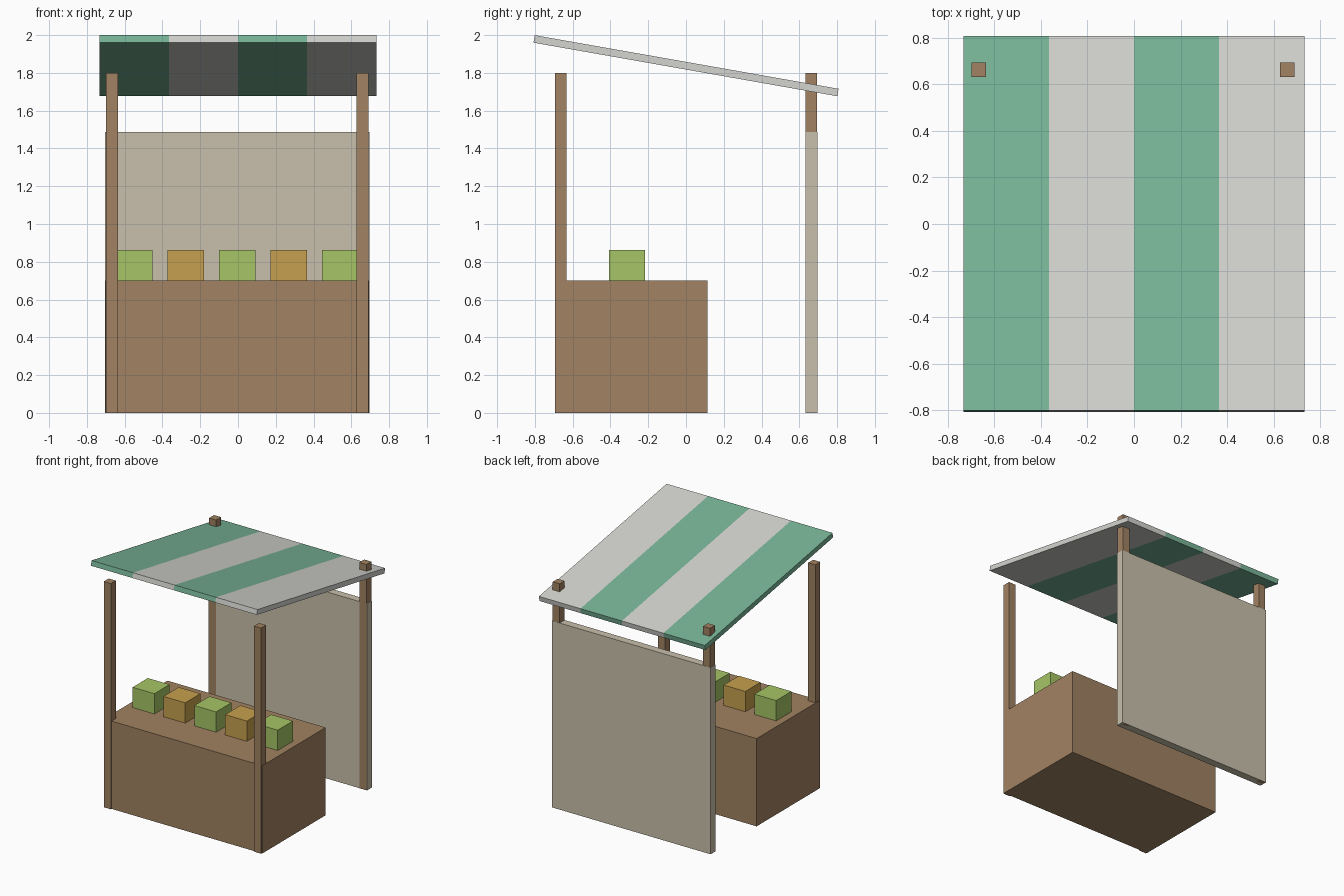
import bpy
import bmesh
import math
from mathutils import Vector

if "Cube" in bpy.data.objects:
    bpy.data.objects.remove(bpy.data.objects["Cube"], do_unlink=True)


def srgb(r, g, b):
    def lin(c):
        c /= 255
        return c / 12.92 if c <= 0.04045 else ((c + 0.055) / 1.055) ** 2.4
    return (lin(r), lin(g), lin(b), 1)


def material(name, rgb):
    mat = bpy.data.materials.new(name)
    mat.use_nodes = True
    mat.diffuse_color = srgb(*rgb)
    bsdf = next(n for n in mat.node_tree.nodes if n.type == "BSDF_PRINCIPLED")
    bsdf.inputs["Base Color"].default_value = mat.diffuse_color
    return mat


wood = material("brown wood", (161, 130, 98))
cloth = material("beige cloth", (201, 192, 172))
green = material("awning green", (121, 181, 152))
white = material("awning white", (212, 212, 208))
lime = material("lime produce", (166, 197, 102))
orange = material("orange produce", (199, 160, 78))


def box(name, low, high, *mats):
    """Axis-aligned box between two corners, with its origin at the centre."""
    low, high = Vector(low), Vector(high)
    bm = bmesh.new()
    bmesh.ops.create_cube(bm, size=1)
    bmesh.ops.scale(bm, vec=high - low, verts=bm.verts)
    mesh = bpy.data.meshes.new(name)
    bm.to_mesh(mesh)
    bm.free()
    for mat in mats:
        mesh.materials.append(mat)
    obj = bpy.data.objects.new(name, mesh)
    obj.location = (low + high) / 2
    bpy.context.collection.objects.link(obj)
    return obj


MID = -0.004   # frame centre line in x

# Counter
box("counter", (MID - 0.698, -0.685, 0), (MID + 0.698, 0.113, 0.70), wood)

# Four corner posts
POST = 0.031
for side, sx in (("right", -1), ("left", 1)):
    for end, sy in (("front", -1), ("back", 1)):
        x, y = MID + sx * 0.663, sy * 0.663
        box(f"{end}_{side}_post", (x - POST, y - POST, 0),
            (x + POST, y + POST, 1.80), wood)

# Cloth back panel, a hair behind the post faces
box("back_panel", (MID - 0.70, 0.633, 0), (MID + 0.70, 0.695, 1.488), cloth)

# Row of produce blocks in alternating colours
for i in range(5):
    x = MID + (i - 2) * 0.272
    box(f"produce_block_{i + 1}", (x - 0.096, -0.408, 0.70),
        (x + 0.096, -0.216, 0.862), orange if i % 2 else lime)

# Sloped awning cut into four stripes across its width
STRIPE = 0.366
awning = box("awning", (-2 * STRIPE, -0.8165, 1.818),
             (2 * STRIPE, 0.8165, 1.858), green, white)
bm = bmesh.new()
bm.from_mesh(awning.data)
for i in (-1, 0, 1):
    bmesh.ops.bisect_plane(bm, geom=bm.verts[:] + bm.edges[:] + bm.faces[:],
                           plane_co=(i * STRIPE, 0, 0), plane_no=(1, 0, 0))
for face in bm.faces:
    stripe = math.floor(face.calc_center_median().x * 0.999 / STRIPE)
    face.material_index = stripe % 2
bm.to_mesh(awning.data)
bm.free()
awning.rotation_euler.x = math.radians(-10)
